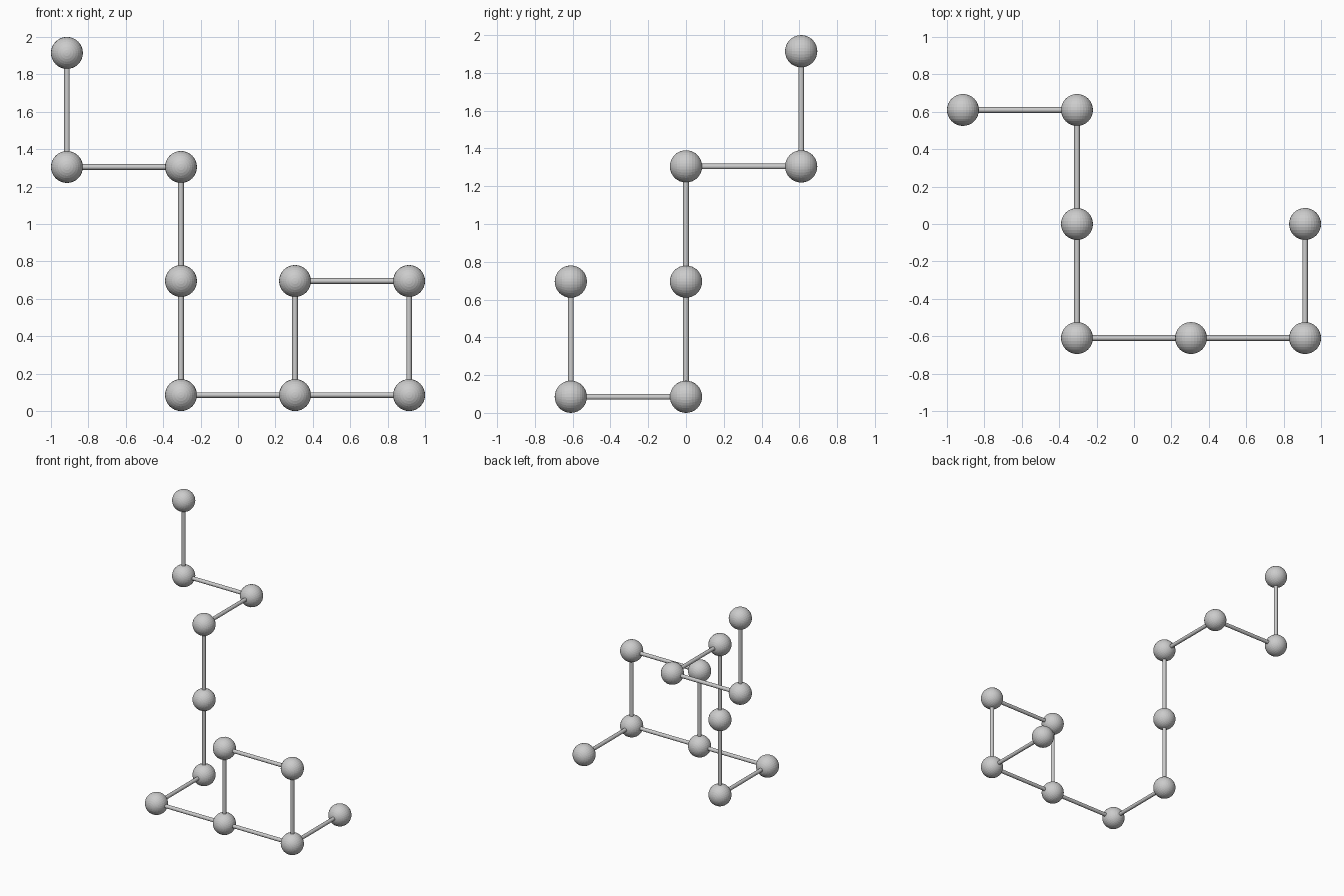
import bpy
from math import radians
from mathutils import Vector

if "Cube" in bpy.data.objects:
    bpy.data.objects.remove(bpy.data.objects["Cube"])

P = 2 / 3.28          # lattice pitch
R = 0.14 * P          # ball radius
ROD = 0.015           # rod radius

# Lattice positions of the balls (steps along x, y, z)
nodes = [(0, 2, 3), (0, 2, 2), (1, 2, 2), (1, 1, 2), (1, 1, 1), (1, 1, 0),
         (1, 0, 0), (2, 0, 0), (3, 0, 0), (3, 0, 1), (2, 0, 1), (3, 1, 0)]
# Chain, then the closing side of the square and the side branch
links = [(i, i + 1) for i in range(10)] + [(10, 7), (8, 11)]


def place(n):
    return Vector(((n[0] - 1.5) * P, (n[1] - 1) * P, n[2] * P + R))


# Balls, poles facing front and back
for i, n in enumerate(nodes):
    bpy.ops.mesh.primitive_uv_sphere_add(segments=32, ring_count=16, radius=R,
                                         location=place(n), rotation=(radians(90), 0, 0))
    bpy.context.object.name = f"ball_{i + 1}"

# Connecting rods
for i, (a, b) in enumerate(links):
    pa, pb = place(nodes[a]), place(nodes[b])
    d = pb - pa
    bpy.ops.mesh.primitive_cylinder_add(vertices=16, radius=ROD, depth=d.length,
                                        location=(pa + pb) / 2,
                                        rotation=d.to_track_quat('Z', 'Y').to_euler())
    bpy.context.object.name = f"rod_{i + 1}"
